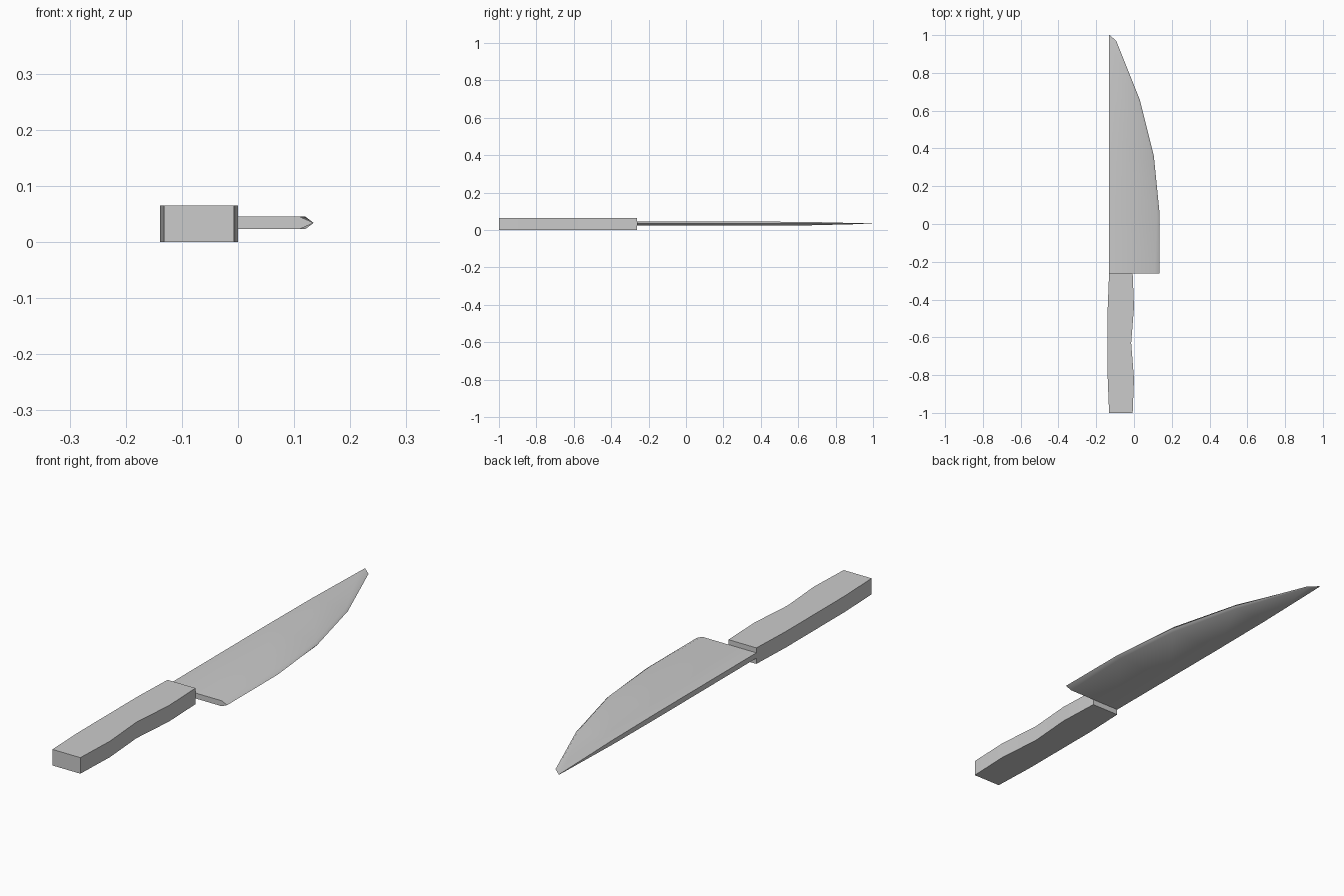
import bpy, bmesh, math

cube = bpy.data.objects.get("Cube")
if cube:
    bpy.data.objects.remove(cube, do_unlink=True)

grey = bpy.data.materials.new("plain_grey")
grey.use_nodes = True
colour = (0.6, 0.6, 0.6, 1)
grey.diffuse_color = colour
grey.node_tree.nodes["Principled BSDF"].inputs["Base Color"].default_value = colour


def loft(name, rings, angle):
    """Skin matching cross-section rings and cap both ends."""
    bm = bmesh.new()
    loops = [[bm.verts.new(p) for p in ring] for ring in rings]
    for a, b in zip(loops, loops[1:]):
        n = len(a)
        for i in range(n):
            j = (i + 1) % n
            bm.faces.new((a[i], a[j], b[j], b[i]))
    bm.faces.new(loops[0])
    bm.faces.new(loops[-1])
    bmesh.ops.recalc_face_normals(bm, faces=bm.faces[:])
    mesh = bpy.data.meshes.new(name)
    bm.to_mesh(mesh)
    bm.free()
    mesh.materials.append(grey)
    obj = bpy.data.objects.new(name, mesh)
    bpy.context.collection.objects.link(obj)
    bpy.ops.object.select_all(action="DESELECT")
    obj.select_set(True)
    bpy.context.view_layer.objects.active = obj
    bpy.ops.object.shade_smooth_by_angle(angle=math.radians(angle))
    return obj


# Handle: straight block with a gently waved grip side (y, left x, right x)
grip = [(-1, -0.132, -0.007), (-0.82, -0.139, 0), (-0.63, -0.139, -0.015),
        (-0.44, -0.139, 0), (-0.262, -0.132, -0.007)]
loft("handle", [[(l, y, 0), (r, y, 0), (r, y, 0.065), (l, y, 0.065)]
                for y, l, r in grip], 30)

# Blade: flat sides, bevelled cutting edge, thinning to the tip
# (y, bevel start x, edge x, half thickness)
spine, mid = -0.132, 0.034
stations = [(-0.262, 0.11, 0.135, 0.011), (0.06, 0.12, 0.135, 0.011),
            (0.36, 0.095, 0.105, 0.011), (0.66, 0.02, 0.03, 0.009),
            (0.97, -0.1, -0.094, 0.0015), (1, -0.13, -0.129, 0.0005)]
loft("blade", [[(spine, y, mid - h), (b, y, mid - h), (e, y, mid),
                (b, y, mid + h), (spine, y, mid + h)]
               for y, b, e, h in stations], 50)
